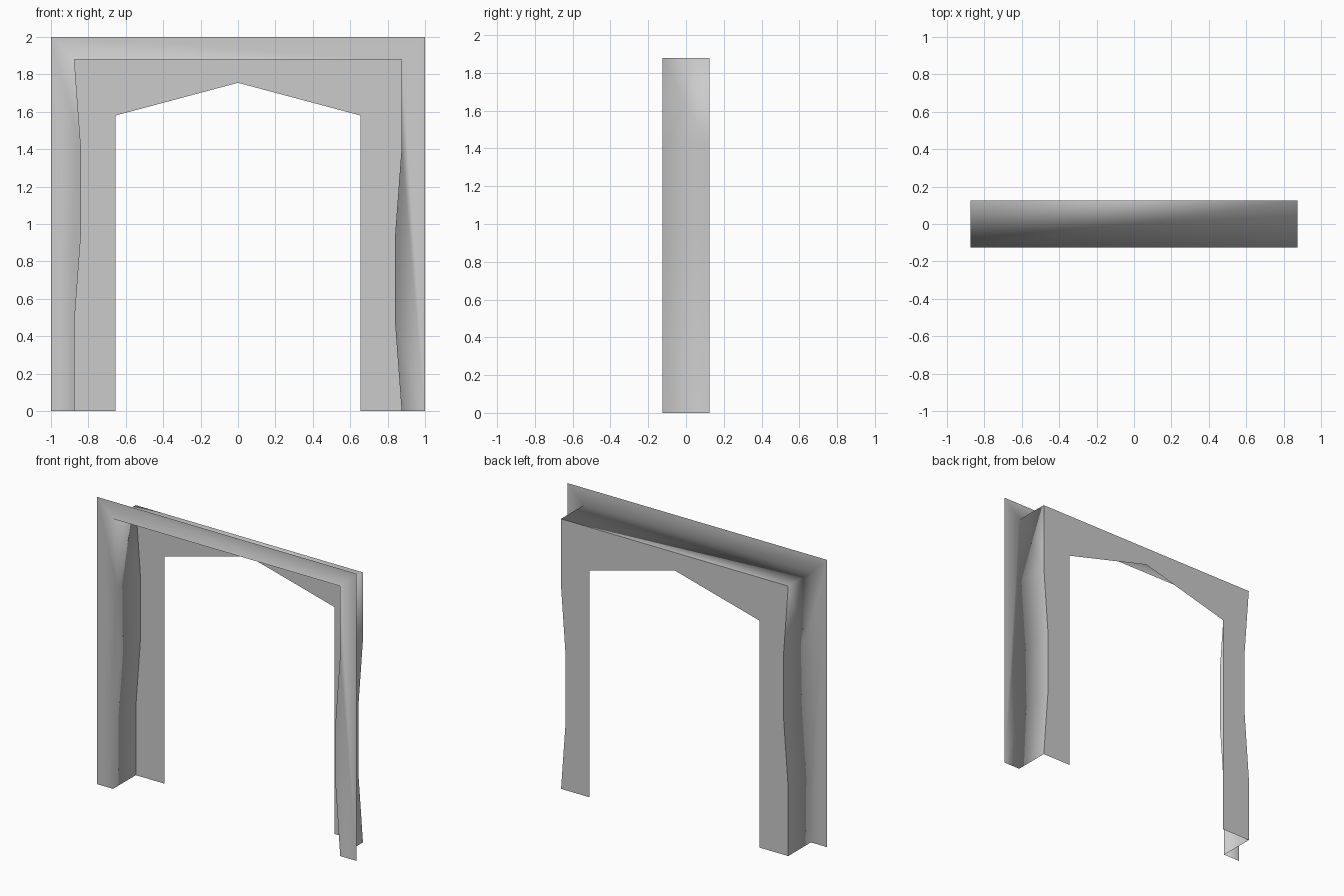
import bpy

cube = bpy.data.objects.get("Cube")
if cube:
    bpy.data.objects.remove(cube, do_unlink=True)

# One plain grey plaster
grey = bpy.data.materials.new("plaster_grey")
grey.use_nodes = True
colour = (0.6, 0.6, 0.6, 1)
grey.diffuse_color = colour
grey.node_tree.nodes["Principled BSDF"].inputs["Base Color"].default_value = colour

HALF, TOP, DEPTH = 0.875, 1.88, 0.125
BULGE = 0.84


def make_object(name, verts, faces, smooth):
    mesh = bpy.data.meshes.new(name)
    mesh.from_pydata(verts, [], faces)
    mesh.materials.append(grey)
    mesh.polygons.foreach_set("use_smooth", [smooth] * len(faces))
    obj = bpy.data.objects.new(name, mesh)
    bpy.context.collection.objects.link(obj)
    return obj


# Worn jamb outlines, each with five evenly spaced heights from the floor up
heights = [TOP * i / 4 for i in range(5)]
left = [(-x, z) for x, z in zip((HALF, HALF, BULGE, BULGE, HALF), heights)]
right = list(zip((HALF, BULGE, BULGE, HALF, HALF), heights))
path = left + right[::-1]
n = len(path)

# Frame: flat front flange turning into the deep reveal
outer = [(-1, 0), (-1, 2), (1, 2), (1, 0)]
verts = [(x, -DEPTH, z) for x, z in path]
verts += [(x, DEPTH, z) for x, z in path]
verts += [(x, -DEPTH, z) for x, z in outer]
o = 2 * n
reveal = [(i, i + 1, n + i + 1, n + i) for i in range(n - 1)]
flange = [
    (o, *range(5), o + 1),
    (o + 1, 4, 5, o + 2),
    (o + 2, *range(5, n), o + 3),
]
make_object("door_frame", verts, reveal + flange, True)

# Back panel: two legs and a header with a shallow pointed opening
inner_x, spring, peak = 0.655, 1.58, 1.755
opening = [(inner_x, 0), (inner_x, spring), (0, peak), (-inner_x, spring), (-inner_x, 0)]
outline = path + opening
panel = [(x, DEPTH, z) for x, z in outline]
make_object("back_panel", panel, [tuple(reversed(range(len(panel))))], False)
